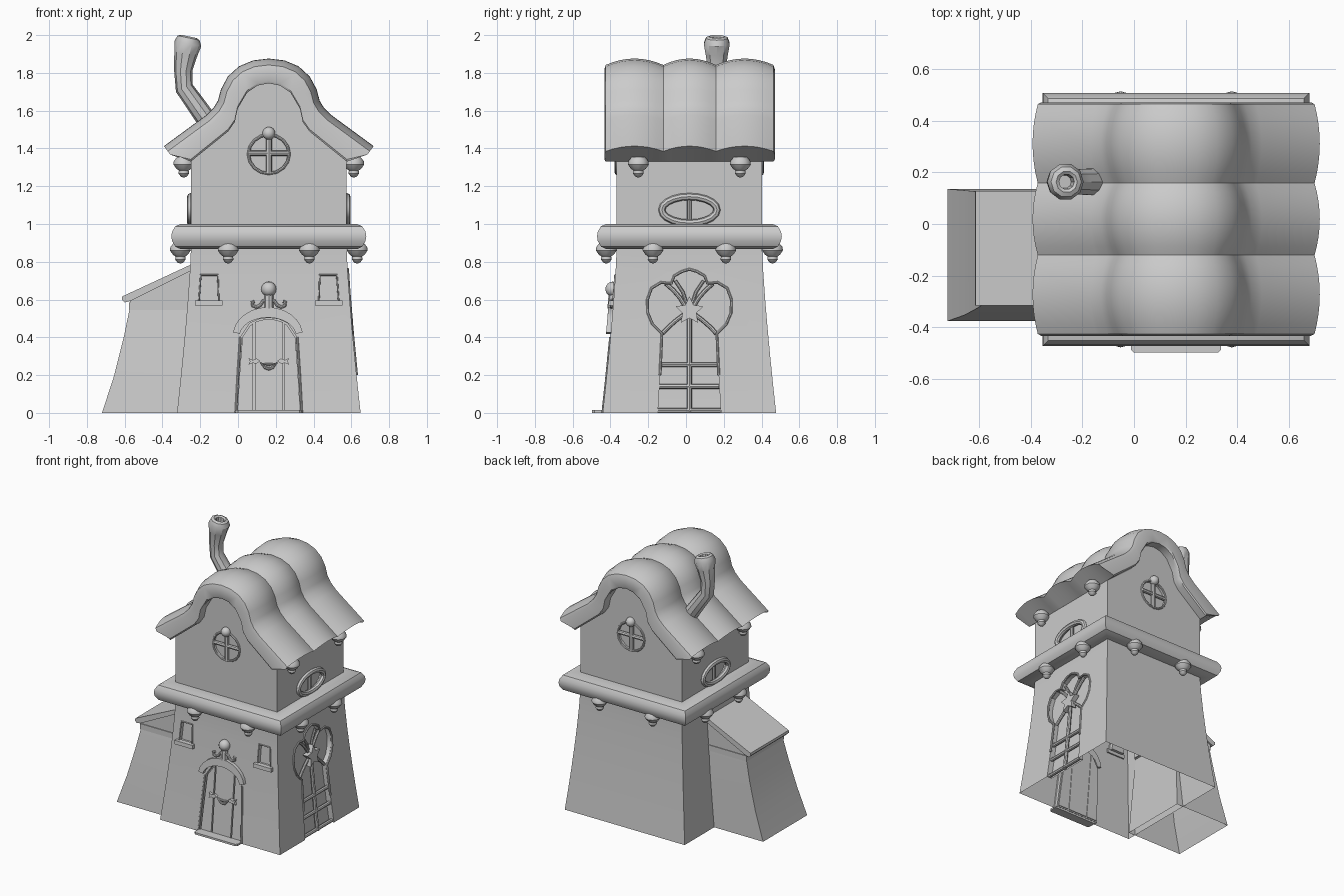
import bpy, bmesh
from math import sin, cos, pi, radians
from mathutils import Vector

if "Cube" in bpy.data.objects:
    bpy.data.objects.remove(bpy.data.objects["Cube"])

CX, CY = 0.163, 0.018          # tower centre
HX, HY = 0.412, 0.385          # tower half widths


def build(name, verts, faces, tri=False):
    bm = bmesh.new()
    vs = [bm.verts.new(v) for v in verts]
    for f in faces:
        bm.faces.new([vs[i] for i in f])
    bmesh.ops.remove_doubles(bm, verts=bm.verts, dist=1e-5)
    if tri:
        bmesh.ops.triangulate(bm, faces=[f for f in bm.faces if len(f.verts) > 4])
    bmesh.ops.recalc_face_normals(bm, faces=bm.faces)
    me = bpy.data.meshes.new(name)
    bm.to_mesh(me)
    bm.free()
    ob = bpy.data.objects.new(name, me)
    bpy.context.collection.objects.link(ob)
    return ob


def loft(name, rings, cap0=False, cap1=False, tri=False):
    n = len(rings[0])
    verts = [p for r in rings for p in r]
    faces = [(i * n + j, i * n + (j + 1) % n, (i + 1) * n + (j + 1) % n, (i + 1) * n + j)
             for i in range(len(rings) - 1) for j in range(n)]
    if cap0:
        faces.append(tuple(range(n)))
    if cap1:
        faces.append(tuple(range(len(verts) - n, len(verts))))
    return build(name, verts, faces, tri)


def rect(x0, x1, y0, y1, z):
    return [(x0, y0, z), (x1, y0, z), (x1, y1, z), (x0, y1, z)]


def lathe(name, c, prof, sides=12, sy=1):
    return loft(name, [[(c[0] + r * cos(2 * pi * k / sides), c[1] + sy * r * sin(2 * pi * k / sides), c[2] + z)
                        for k in range(sides)] for r, z in prof])


def flare(z):
    return 0.074 * max(0, 1 - z / 0.87) ** 1.3


def wall(side, u, z, d):
    """Point on a tower wall, pushed out by d."""
    f = flare(z) + d
    return {'front': (u, CY - HY - f, z), 'back': (u, CY + HY + f, z),
            'right': (CX + HX + f, u, z), 'left': (CX - HX - f, u, z)}[side]


def prism(name, side, pts, d0, d1):
    return loft(name, [[wall(side, u, z, d) for u, z in pts] for d in (d0, d1)], True, True, True)


def bake(ob):
    me = bpy.data.meshes.new_from_object(ob.evaluated_get(bpy.context.evaluated_depsgraph_get()))
    return me


def tube(name, side, pts, r, d=0.0, cyclic=False):
    cu = bpy.data.curves.new(name, 'CURVE')
    cu.dimensions = '3D'
    cu.bevel_depth, cu.bevel_resolution, cu.use_fill_caps = r, 2, True
    sp = cu.splines.new('POLY')
    sp.points.add(len(pts) - 1)
    for p, (u, z) in zip(sp.points, pts):
        p.co = (*wall(side, u, z, d), 1)
    sp.use_cyclic_u = cyclic
    tmp = bpy.data.objects.new(name + "_path", cu)
    bpy.context.collection.objects.link(tmp)
    bpy.context.view_layer.update()
    me = bake(tmp)
    bpy.data.objects.remove(tmp)
    ob = bpy.data.objects.new(name, me)
    bpy.context.collection.objects.link(ob)
    return ob


def carve(ob, cutters, flat_z):
    """Cut pockets, then open the shell at the given heights."""
    for c in cutters:
        m = ob.modifiers.new("cut", 'BOOLEAN')
        m.object, m.operation, m.solver = c, 'DIFFERENCE', 'EXACT'
    bpy.context.view_layer.update()
    me = bake(ob)
    ob.modifiers.clear()
    ob.data = me
    for c in cutters:
        bpy.data.objects.remove(c)
    bm = bmesh.new()
    bm.from_mesh(me)
    gone = [f for f in bm.faces if abs(f.normal.z) > .95 and
            any(abs(f.calc_center_median().z - z) < .004 for z in flat_z)]
    bmesh.ops.delete(bm, geom=gone, context='FACES')
    bm.to_mesh(me)
    bm.free()


def sym(half, c):
    """Mirror a half outline (outer to centre line) about u = c."""
    return [(c + u, z) for u, z in half] + [(c - u, z) for u, z in half[::-1] if u > 0]


def oval(c, z, rx, rz, n=16):
    return [(c + rx * cos(2 * pi * k / n), z + rz * sin(2 * pi * k / n)) for k in range(n)]


# outlines of the wall openings
door = sym([(.178, -.02), (.165, .2), (.15, .4), (.1, .475), (.05, .497), (0, .503)], CX)
arch_window = sym([(.168, -.02), (.155, .2), (.145, .42), (.195, .47), (.22, .53), (.222, .6), (.2, .66),
                   (.15, .69), (.095, .685), (.08, .725), (.04, .748), (0, .76)], CY)
small = [[(CX + s * .37, .59), (CX + s * .265, .59), (CX + s * .27, .73), (CX + s * .36, .73)] for s in (-1, 1)]

# lower tower
lower = loft("lower_tower", [rect(CX - HX - flare(z), CX + HX + flare(z), CY - HY - flare(z), CY + HY + flare(z), z)
                             for z in (0, .15, .3, .45, .6, .75, .87, .95)], True, True)
carve(lower, [prism("cut", 'front', door, -.03, .05), prism("cut", 'right', arch_window, -.04, .05)] +
      [prism("cut", 'front', s, -.03, .05) for s in small], (0, .95))

# upper storey with curved gables
gable = sym([(HX, .95), (HX, 1.4), (.2, 1.54), (.17, 1.66), (.1, 1.75), (0, 1.78)], CX)
upper = loft("upper_storey", [[(x, y, z) for x, z in gable] for y in (CY - HY, CY + HY)], True, True)
carve(upper, [prism("cut", s, oval(CX, 1.37, .11, .105, 12), -.025, .05) for s in ('front', 'back')] +
      [prism("cut", s, oval(CY, 1.075, .145, .07), -.025, .05) for s in ('left', 'right')], (.95,))

# rounded ledge between storeys
loft("ledge", [rect(CX - HX - o, CX + HX + o, CY - HY - o, CY + HY + o, z) for o, z in
               [(-.01, .87), (.055, .867), (.083, .88), (.1, .91), (.104, .935), (.1, .96), (.083, .988),
                (.055, 1.0), (-.01, 1.0)]])

# three-lobed roof
outer = sym([(.535, 1.385), (.31, 1.55), (.265, 1.595), (.238, 1.64), (.222, 1.7), (.19, 1.76), (.14, 1.806),
             (.075, 1.833), (0, 1.842)], CX)
inner = sym([(.413, 1.33), (.215, 1.49), (.18, 1.54), (.165, 1.61), (.115, 1.695), (.06, 1.733), (0, 1.745)], CX)
norms = []
for i in range(len(outer)):
    a, b = outer[max(i - 1, 0)], outer[min(i + 1, len(outer) - 1)]
    norms.append(Vector((b[1] - a[1], a[0] - b[0])).normalized())


def roof_ring(y, b, inset=0):
    return [(p[0] + n.x * b, y, p[1] + n.y * b) for p, n in zip(outer, norms)] + \
           [(x, y, z + inset) for x, z in inner[::-1]]


seams = (-.425, -.12, .158, .463)
rings = [roof_ring(-.432, -.022, .012)]
for k in range(3):
    for t in [i / 8 for i in range(8 if k < 2 else 9)]:
        rings.append(roof_ring(seams[k] + t * (seams[k + 1] - seams[k]), .034 * 4 * t * (1 - t)))
rings.append(roof_ring(.47, -.022, .012))
loft("roof", rings, True, True, True)

# crooked chimney pot, hollow at the top
stack = [(-.13, 1.5, .055, 50), (-.2, 1.6, .052, 45), (-.285, 1.72, .048, 25), (-.29, 1.81, .048, 0),
         (-.276, 1.9, .062, -8), (-.265, 1.955, .072, -12), (-.262, 1.985, .06, -12), (-.26, 1.993, .042, -12),
         (-.26, 1.985, .03, -12), (-.268, 1.93, .026, -12)]
loft("chimney", [[(x + r * cos(a) * cos(radians(g)), .163 + r * sin(a), z + r * cos(a) * sin(radians(g)))
                  for a in [2 * pi * k / 10 for k in range(10)]] for x, z, r, g in stack], False, True)

# hanging knobs under ledge and eaves
knob = [(0, .045), (.035, .04), (.053, .018), (.055, 0), (.04, -.022), (.026, -.032), (.028, -.048), (.016, -.064), (0, -.07)]
for s in (-1, 1):
    for t in (-1, 1):
        lathe("ledge_knob", (CX + s * .215, CY + t * .44, .86), knob)
        lathe("ledge_knob", (CX + s * .468, CY + t * .193, .86), knob)
        lathe("eave_knob", (CX + s * .45, CY + t * .27, 1.315), knob)

ball = [(sin(pi * k / 8), -cos(pi * k / 8)) for k in range(9)]


def bead(name, side, u, z, d, r):
    lathe(name, wall(side, u, z, d), [(a * r, b * r) for a, b in ball])


# round gable windows and oval side windows
for s in ('front', 'back'):
    tube("gable_window_rim", s, oval(CX, 1.37, .108, .103), .008, 0, True)
    tube("gable_window_bar", s, [(CX, 1.27), (CX, 1.48)], .016, -.005)
    tube("gable_window_bar", s, [(CX - .105, 1.375), (CX + .105, 1.375)], .014, -.005)
    bead("gable_window_finial", s, CX, 1.48, .005, .034)
for s in ('left', 'right'):
    tube("oval_window_rim", s, oval(CY, 1.075, .146, .07, 20), .019, .002, True)
    tube("oval_window_bar", s, [(CY, 1.01), (CY, 1.14)], .012, -.008)

# small front windows with sills
for k, s in enumerate((-1, 1)):
    tube("small_window_rim", 'front', small[k], .006, 0, True)
    c = CX + s * .318
    prism("window_sill", 'front', [(c - .073, .568), (c + .073, .568), (c + .073, .595), (c - .073, .595)], -.01, .025)

# door: planks, arch, handles, ornament, step
prism("door_plank", 'front', sym([(.074, .01), (.074, .48), (.04, .492), (0, .497)], CX), -.035, -.014)
for s in (-1, 1):
    prism("door_plank", 'front', [(CX + s * u, z) for u, z in
                                  [(.166, .01), (.155, .2), (.14, .4), (.1, .46), (.083, .475), (.083, .01)]], -.035, -.014)
    prism("door_handle", 'front', [(CX + s * u, z) for u, z in
                                   [(.045, .275), (.065, .288), (.085, .28), (.108, .29), (.1, .272), (.108, .255), (.085, .264), (.065, .26)]], -.02, .006)
    tube("ornament_curl", 'front', [(CX, .6), (CX + s * .03, .592), (CX + s * .045, .57), (CX + s * .065, .56),
                                    (CX + s * .085, .567), (CX + s * .088, .585), (CX + s * .075, .59)], .009, .008)
    tube("door_trim", 'front', [(CX + s * .174, 0), (CX + s * .163, .2), (CX + s * .15, .4)], .007, 0)
tube("door_latch", 'front', [(CX - .04, .262), (CX - .02, .24), (CX, .232), (CX + .02, .24), (CX + .04, .262), (CX, .255)], .008, -.008, True)
arc = [radians(8 + 164 * k / 12) for k in range(13)]
prism("door_arch", 'front', [(CX - .005 + .186 * cos(a), .405 + .155 * sin(a)) for a in arc] +
      [(CX - .005 + .15 * cos(a), .405 + .1 * sin(a)) for a in arc[::-1]], -.02, .025)
tube("ornament_neck", 'front', [(CX, .55), (CX, .64)], .024, .005)
bead("ornament_ball", 'front', CX, .655, .008, .04)
step = [(-.012, -.43), (-.012, -.485), (0, -.497), (.325, -.497), (.337, -.485), (.337, -.43)]
loft("door_step", [[(x, y, z) for x, y in step] for z in (0, .014)], True, True)

# tall lobed window: bars, star, rays
tube("tall_window_rim", 'right', arch_window[1:-1], .008, 0)
tube("tall_window_bar", 'right', [(CY, .0), (CY, .25), (CY, .5)], .013, -.018)
for z, w in ((.012, .165), (.14, .158), (.255, .152)):
    tube("tall_window_crossbar", 'right', [(CY - w, z), (CY + w, z)], .013, -.018)
prism("star", 'right', [(CY + (.078, .038)[k % 2] * sin(pi * k / 5), .54 + (.078, .038)[k % 2] * cos(pi * k / 5))
                        for k in range(10)], -.03, .008)
for s in (-1, 1):
    tube("star_ray", 'right', [(CY + s * u, z) for u, z in [(.02, .56), (.05, .61), (.085, .65), (.125, .685)]], .011, -.022)
    tube("star_ray", 'right', [(CY + s * u, z) for u, z in [(.015, .58), (.035, .64), (.075, .7)]], .009, -.024)
    tube("star_ray", 'right', [(CY + s * u, z) for u, z in [(.03, .52), (.07, .49), (.11, .455), (.143, .42)]], .011, -.022)

# lean-to on the left: walls, gable trim, sloping roof
loft("lean_to_walls", [rect(x, -.27, y0, y1, z) for x, y0, y1, z in
                       [(-.72, -.375, .135, 0), (-.655, -.352, .13, .2), (-.605, -.325, .125, .4), (-.572, -.302, .118, .56)]])


def side_slab(name, prof, y0, y1):
    loft(name, [[(x, y, z) for x, z in prof] for y in (y0, y1)], True, True)


side_slab("lean_to_gable", [(-.572, .55), (-.255, .55), (-.255, .76), (-.572, .605)], -.302, .118)
side_slab("lean_to_trim", [(-.578, .545), (-.265, .545), (-.265, .585), (-.578, .585)], -.308, .123)
side_slab("lean_to_roof", [(-.615, .6), (-.6, .585), (-.57, .592), (-.25, .752), (-.25, .785), (-.612, .617)], -.315, .128)

# smooth curved surfaces, keep creases sharp
bpy.ops.object.select_all(action='DESELECT')
for ob in bpy.context.scene.objects:
    ob.select_set(True)
    bpy.context.view_layer.objects.active = ob
bpy.ops.object.shade_smooth_by_angle(angle=radians(35))
